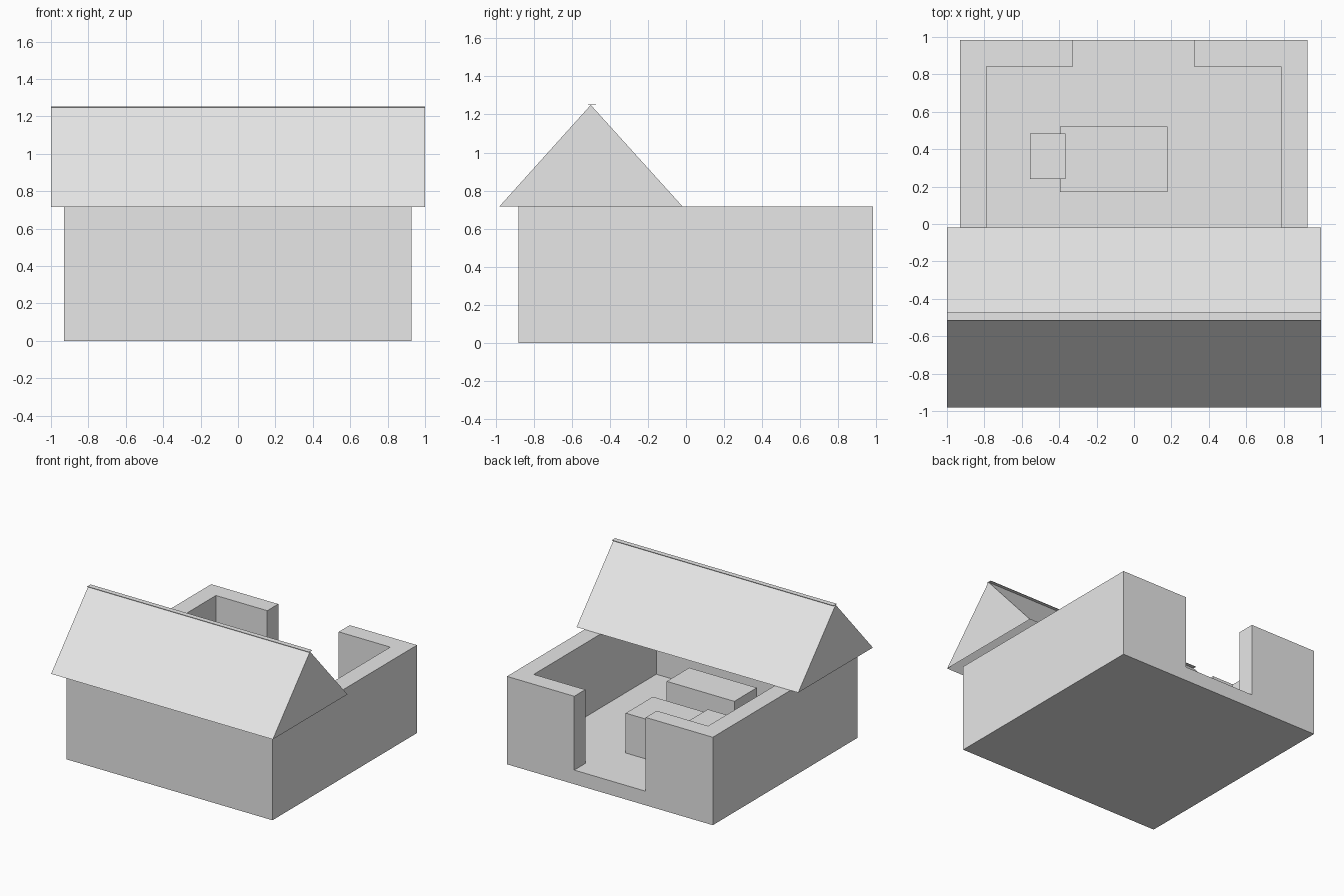
import bpy
import bmesh

cube = bpy.data.objects.get("Cube")
if cube:
    bpy.data.objects.remove(cube, do_unlink=True)

# Single plain grey material
grey = bpy.data.materials.new("plain_grey")
grey.use_nodes = True
COLOUR = (0.8, 0.8, 0.8, 1)
grey.diffuse_color = COLOUR
for node in grey.node_tree.nodes:
    if node.type == 'BSDF_PRINCIPLED':
        node.inputs["Base Color"].default_value = COLOUR

FLOOR, EAVE, RIDGE = 0.115, 0.717, 1.25
LEFT, RIGHT, FRONT, BACK = -0.93, 0.927, -0.88, 0.983
WALL = 0.142


def finish(name, bm):
    """Turn a bmesh into a linked, flat-shaded object."""
    mesh = bpy.data.meshes.new(name)
    bm.to_mesh(mesh)
    bm.free()
    mesh.materials.append(grey)
    obj = bpy.data.objects.new(name, mesh)
    bpy.context.collection.objects.link(obj)
    return obj


def extrude_plan(name, outline, z0, z1):
    """Extrude a floor-plan outline between two heights."""
    bm = bmesh.new()
    base = bm.faces.new([bm.verts.new((x, y, z0)) for x, y in outline])
    top = bmesh.ops.extrude_face_region(bm, geom=[base], use_keep_orig=True)
    verts = [v for v in top["geom"] if isinstance(v, bmesh.types.BMVert)]
    bmesh.ops.translate(bm, verts=verts, vec=(0, 0, z1 - z0))
    bmesh.ops.recalc_face_normals(bm, faces=bm.faces)
    return finish(name, bm)


def box(name, x0, x1, y0, y1, z0, z1):
    return extrude_plan(name, [(x0, y0), (x1, y0), (x1, y1), (x0, y1)], z0, z1)


# Floor slab, flush with the outside of the walls
box("floor_slab", LEFT, RIGHT, FRONT, BACK, 0, FLOOR)

# Walls in one ring, broken by the doorway at the back
door_l, door_r = -0.325, 0.32
il, ir, fi, bi = LEFT + WALL, RIGHT - WALL, FRONT + WALL, BACK - WALL
extrude_plan("walls", [
    (door_l, BACK), (LEFT, BACK), (LEFT, FRONT), (RIGHT, FRONT),
    (RIGHT, BACK), (door_r, BACK), (door_r, bi), (ir, bi),
    (ir, fi), (il, fi), (il, bi), (door_l, bi)], FLOOR, EAVE)

# Furniture
box("bench", -0.395, 0.18, 0.17, 0.52, FLOOR, 0.44)
box("seat", -0.555, -0.365, 0.24, 0.485, FLOOR, 0.51)
box("counter", -0.31, 0.30, -0.47, -0.18, FLOOR, 0.40)

# Gabled roof shell over the front half, open underneath
bm = bmesh.new()
section = [(-0.98, EAVE), (-0.5, RIDGE), (-0.018, EAVE)]
ends = [[bm.verts.new((x, y, z)) for y, z in section] for x in (-1, 1)]
a, b = ends
bm.faces.new(a)
bm.faces.new(b)
for i in range(2):
    bm.faces.new((a[i], a[i + 1], b[i + 1], b[i]))
bmesh.ops.recalc_face_normals(bm, faces=bm.faces)
finish("roof", bm)

# Thin ridge cap
box("ridge_cap", -1, 1, -0.515, -0.473, RIDGE - 0.001, RIDGE + 0.002)
